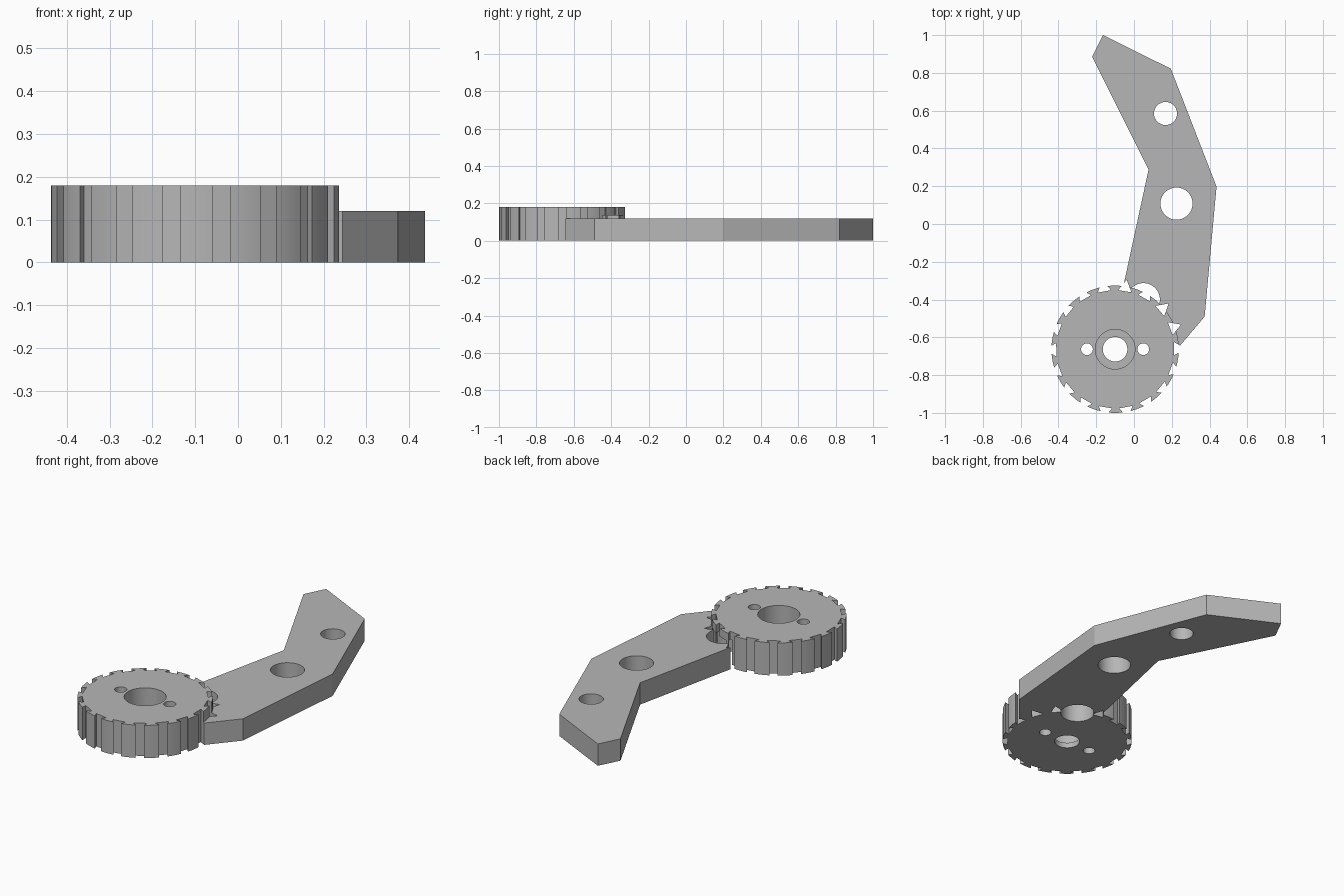
import bpy, bmesh
from math import sin, cos, pi, radians

if "Cube" in bpy.data.objects:
    bpy.data.objects.remove(bpy.data.objects["Cube"])

grey = bpy.data.materials.new("light grey")
grey.use_nodes = True
colour = (0.47, 0.47, 0.47, 1)
grey.diffuse_color = colour
grey.node_tree.nodes["Principled BSDF"].inputs["Base Color"].default_value = colour

GEAR = (-0.1, -0.663)
GEAR_R = 0.337
TEETH = 18


def circle(centre, r, n=64, start=0):
    return [(centre[0] + r * cos(start + 2 * pi * i / n),
             centre[1] + r * sin(start + 2 * pi * i / n)) for i in range(n)]


def prism(name, outlines, z0, z1):
    """Extrude one or more separate counter-clockwise outlines."""
    bm = bmesh.new()
    for outline in outlines:
        low = [bm.verts.new((x, y, z0)) for x, y in outline]
        high = [bm.verts.new((x, y, z1)) for x, y in outline]
        bm.faces.new(low[::-1])
        bm.faces.new(high)
        for i in range(len(low)):
            j = (i + 1) % len(low)
            bm.faces.new((low[i], low[j], high[j], high[i]))
    bmesh.ops.recalc_face_normals(bm, faces=bm.faces)
    mesh = bpy.data.meshes.new(name)
    bm.to_mesh(mesh)
    bm.free()
    obj = bpy.data.objects.new(name, mesh)
    bpy.context.collection.objects.link(obj)
    mesh.materials.append(grey)
    return obj


def activate(obj):
    bpy.ops.object.select_all(action='DESELECT')
    obj.select_set(True)
    bpy.context.view_layer.objects.active = obj


def cut(obj, outlines, z0=-0.1, z1=0.3):
    cutter = prism("cutter", outlines, z0, z1)
    cutter.hide_render = True
    mod = obj.modifiers.new("cut", 'BOOLEAN')
    mod.operation = 'DIFFERENCE'
    mod.solver = 'EXACT'
    mod.object = cutter
    activate(obj)
    bpy.ops.object.modifier_apply(modifier=mod.name)
    bpy.data.objects.remove(cutter)


# Ratchet wheel and bent lever blanks
wheel = prism("toothed_wheel", [circle(GEAR, GEAR_R, 180)], 0, 0.18)
lever = prism("bent_lever", [[
    (-0.164, 1.0), (-0.222, 0.886), (0.077, 0.288), (-0.05, -0.299),
    (-0.08, -0.44), (0.2, -0.66), (0.243, -0.645), (0.374, -0.49),
    (0.437, 0.198), (0.195, 0.822)]], 0, 0.12)

# Lever seat around the wheel, and its two holes
cut(lever, [circle(GEAR, GEAR_R - 0.001, 180)])
cut(lever, [circle((0.167, 0.585), 0.061), circle((0.225, 0.108), 0.085)])

# Triangular undercut notches and the pin pocket pass through both parts
notches = []
for k in range(TEETH):
    a = 2 * pi * k / TEETH + radians(0.5)
    centre = (GEAR[0] + 0.332 * cos(a), GEAR[1] + 0.332 * sin(a))
    notches.append(circle(centre, 0.041, 3, a))
for part in (wheel, lever):
    cut(part, notches)
    cut(part, [circle((0.05, -0.4), 0.087)], -0.1, 0.135)

# Wheel bore, counterbore and two small holes
cut(wheel, [circle(GEAR, 0.065)])
cut(wheel, [circle(GEAR, 0.105)], 0.03, 0.3)
cut(wheel, [circle((GEAR[0] + s * 0.149, GEAR[1]), 0.031, 32) for s in (-1, 1)])

for part in (wheel, lever):
    activate(part)
    bpy.ops.object.shade_smooth_by_angle(angle=radians(20))
